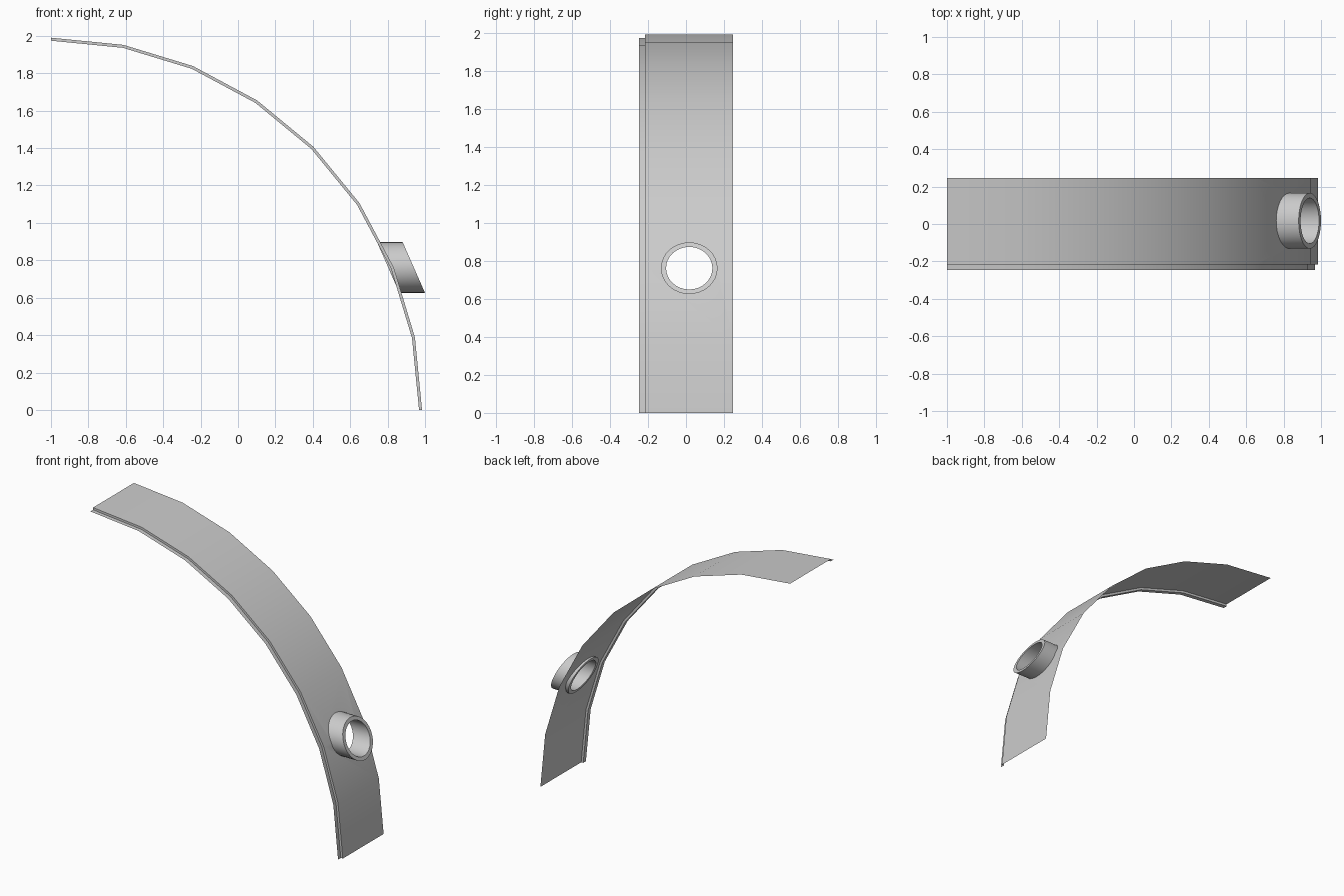
import bpy, bmesh
from math import sin, cos, pi, radians

if "Cube" in bpy.data.objects:
    bpy.data.objects.remove(bpy.data.objects["Cube"])

RX, RZ, CX = 1.984, 1.99, -1.0      # arc radii and centre
STEPS, SIDES = 8, 32
RING_Y, OUT_Y, OUT_Z = 0.017, 0.149, 0.136
IN_Y, IN_Z = 0.122, 0.112
RING_Z = RZ * sin(radians(22.5))


def arc(i, drop=0.0):
    a = i * pi / 2 / STEPS
    return CX + (RX - drop) * cos(a), (RZ - drop) * sin(a)


def finish(bm, name):
    bmesh.ops.remove_doubles(bm, verts=bm.verts[:], dist=1e-5)
    me = bpy.data.meshes.new(name)
    bm.to_mesh(me)
    bm.free()
    ob = bpy.data.objects.new(name, me)
    bpy.context.collection.objects.link(ob)
    bpy.ops.object.select_all(action='DESELECT')
    ob.select_set(True)
    bpy.context.view_layer.objects.active = ob
    bpy.ops.object.shade_smooth_by_angle(angle=radians(30))


# Curved panel: thin sheet with a stepped lip on the front edge
bm = bmesh.new()
profile = [(-0.247, 0.016), (-0.216, 0.016), (-0.216, 0.0), (0.247, 0.0)]


def face(points):
    bm.faces.new([bm.verts.new(p) for p in points])


for i in range(STEPS):
    for (y0, d0), (y1, d1) in zip(profile, profile[1:]):
        def pt(k, y, d):
            x, z = arc(k, d)
            return (x, y, z)
        points = [pt(i, y0, d0), pt(i, y1, d1), pt(i + 1, y1, d1), pt(i + 1, y0, d0)]
        if d0 == d1 == 0 and i in (1, 2):
            # Half of the pipe opening, cut into the facet beside the crease
            (xa, za), (xb, zb) = arc(i), arc(i + 1)
            sign = -1 if i == 1 else 1
            notch = []
            for k in range(SIDES // 2 + 1):
                a = 2 * pi * k / SIDES
                z = RING_Z + sign * OUT_Z * sin(a)
                x = xa + (xb - xa) * (z - za) / (zb - za)
                notch.append((x, RING_Y + OUT_Y * cos(a), z))
            if i == 1:
                points = points[:3] + notch + points[3:]
            else:
                points = points[:1] + notch[::-1] + points[1:]
        face(points)
finish(bm, "curved_panel")

# Short slanted pipe running through the panel
bm = bmesh.new()


def loop(ry, rz, dx):
    verts = []
    for k in range(SIDES):
        a = 2 * pi * k / SIDES
        h = rz * sin(a)
        verts.append(bm.verts.new((0.803 - 0.44 * h + dx, RING_Y + ry * cos(a), RING_Z + h)))
    return verts


loops = [loop(OUT_Y, OUT_Z, 0), loop(OUT_Y, OUT_Z, 0.137),
         loop(IN_Y, IN_Z, 0.137), loop(IN_Y, IN_Z, 0)]
for a, b in zip(loops, loops[1:] + loops[:1]):
    for k in range(SIDES):
        n = (k + 1) % SIDES
        bm.faces.new((a[k], a[n], b[n], b[k]))
bmesh.ops.recalc_face_normals(bm, faces=bm.faces[:])
finish(bm, "pipe_collar")
